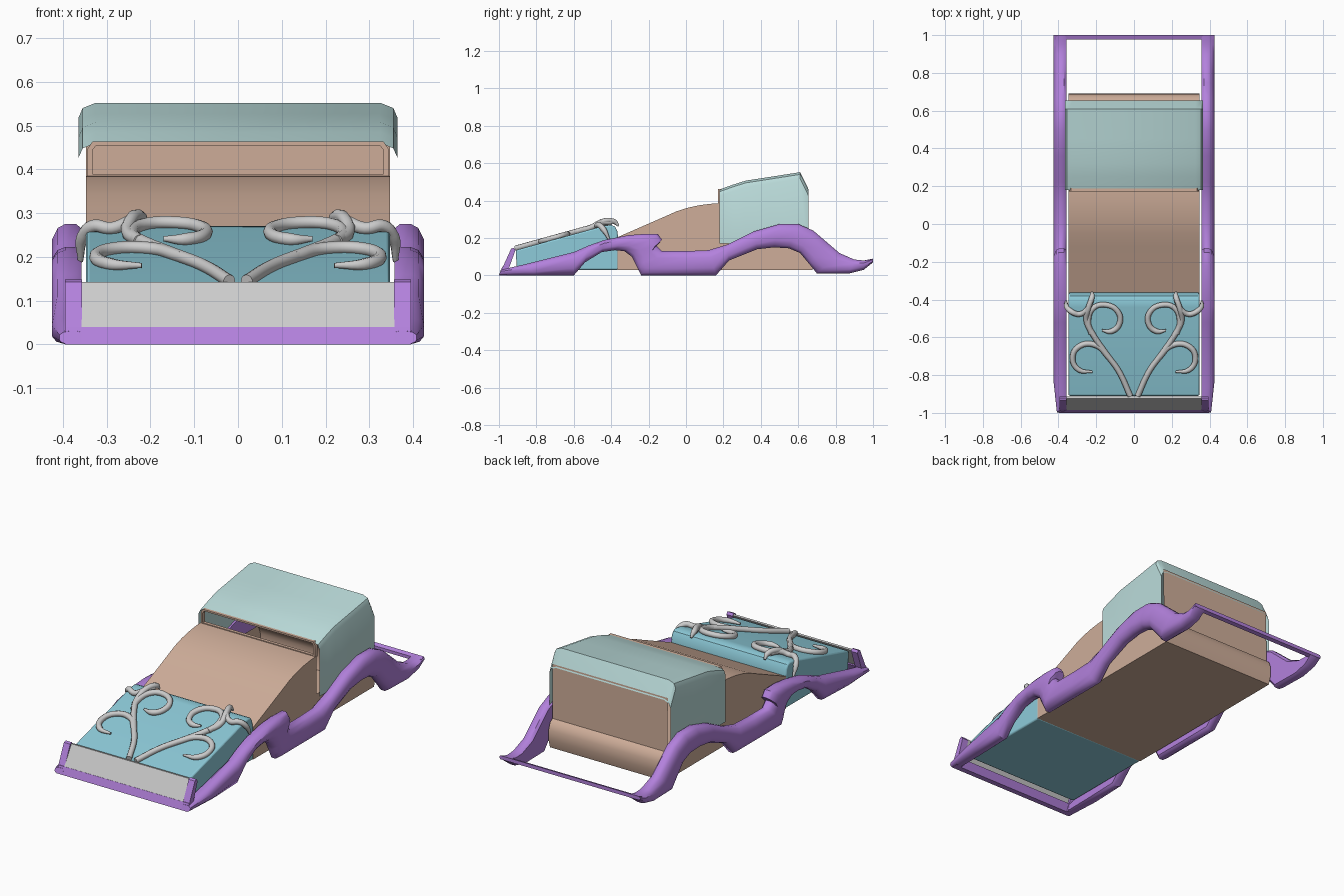
import bpy, bmesh

if "Cube" in bpy.data.objects:
    bpy.data.objects.remove(bpy.data.objects["Cube"])


def material(name, rgb):
    m = bpy.data.materials.new(name)
    m.diffuse_color = (*rgb, 1)
    m.use_nodes = True
    m.node_tree.nodes["Principled BSDF"].inputs["Base Color"].default_value = m.diffuse_color
    return m


PURPLE = material("purple", (0.45, 0.22, 0.72))
TAN = material("tan", (0.62, 0.42, 0.32))
CYAN = material("cyan", (0.27, 0.60, 0.70))
TEAL = material("pale_teal", (0.50, 0.72, 0.71))


def finish(name, bm, mat=None, mirror=False, bevel=0, angle=0.6):
    bmesh.ops.recalc_face_normals(bm, faces=bm.faces)
    me = bpy.data.meshes.new(name)
    bm.to_mesh(me)
    bm.free()
    ob = bpy.data.objects.new(name, me)
    bpy.context.collection.objects.link(ob)
    if mat:
        me.materials.append(mat)
    if bevel:
        b = ob.modifiers.new("bevel", 'BEVEL')
        b.width, b.segments, b.angle_limit = bevel, 2, 0.7
    if mirror:
        ob.modifiers.new("mirror", 'MIRROR').use_mirror_merge = False
    bpy.ops.object.select_all(action='DESELECT')
    ob.select_set(True)
    bpy.context.view_layer.objects.active = ob
    bpy.ops.object.shade_smooth_by_angle(angle=angle)
    return ob


def loft(sections, closed=False):
    """Skin a list of point rings; closed rings also get end caps."""
    bm = bmesh.new()
    rings = [[bm.verts.new(p) for p in s] for s in sections]
    n = len(rings[0])
    for a, b in zip(rings, rings[1:]):
        for i in range(n if closed else n - 1):
            j = (i + 1) % n
            bm.faces.new((a[i], a[j], b[j], b[i]))
    if closed:
        bm.faces.new(rings[0])
        bm.faces.new(rings[-1])
    return bm


def extrude_x(profile, x0, x1):
    return loft([[(x, y, z) for y, z in profile] for x in (x0, x1)], True)


# Side rail with fenders: bottom (y, z) and top (y, z) at each station
STATIONS = [
    (-1.0, 0, -.99, .03), (-.8, 0, -.86, .06), (-.6, 0, -.6, .125),
    (-.54, .07, -.52, .16), (-.45, .125, -.435, .19), (-.38, .135, -.31, .215),
    (-.33, .13, -.22, .222), (-.29, .10, -.15, .222), (-.27, .06, -.128, .19),
    (-.255, .03, -.16, .16), (-.24, 0, -.13, .13), (0, 0, 0, .13),
    (.16, 0, .12, .135), (.23, .08, .22, .165), (.38, .14, .36, .235),
    (.47, .15, .5, .275), (.55, .145, .6, .275), (.61, .12, .68, .24),
    (.66, .06, .75, .18), (.70, .01, .82, .12), (.87, .01, .90, .085),
    (.95, .03, .95, .08), (1.0, .07, 1.0, .09)]
# Cross-section: (x, fraction of the way from bottom to top)
SECTION = [(.358, .08), (.37, 0), (.395, 0), (.415, .1), (.425, .3),
           (.425, .72), (.412, .93), (.395, 1), (.37, 1), (.358, .92)]
rings = []
for k, (yl, zl, yh, zh) in enumerate(STATIONS):
    pinch = 0.75 if k == 0 else 1
    rings.append([(.358 + (x - .358) * pinch, yl + (yh - yl) * t, zl + (zh - zl) * t)
                  for x, t in SECTION])
finish("side_rail", loft(rings, True), PURPLE, mirror=True, angle=0.75)

# Front frame, its end posts and the rear cross bar
finish("front_bar", extrude_x([(-1, 0), (-.97, 0), (-.95, .04), (-.985, .04)], -.395, .395), PURPLE)
finish("front_post", extrude_x([(-1, 0), (-.96, 0), (-.912, .135), (-.92, .148), (-.935, .143)],
                               .357, .395), PURPLE, mirror=True)
finish("rear_bar", extrude_x([(.978, .065), (1, .07), (1, .09), (.978, .082)], -.42, .42), PURPLE)

# Grey slanted panel at the front
finish("front_panel", extrude_x([(-.985, .038), (-.965, .035), (-.912, .14), (-.925, .142)], -.358, .358))

# Hood block
finish("hood", extrude_x([(-.905, .03), (-.91, .135), (-.44, .265), (-.40, .27), (-.38, .262),
                          (-.368, .24), (-.362, .2), (-.362, .03)], -.347, .347), CYAN, bevel=.008)

# Hollow body: one strip round the profile, plus two side faces, cabin open on top
PROFILE = [(.18, .385), (.13, .383), (.07, .375), (.01, .362), (-.05, .343), (-.12, .312),
           (-.2, .277), (-.365, .205), (-.365, .03), (.675, .03), (.69, .08),
           (.688, .13), (.675, .165), (.655, .18)]
bm = loft([[(x, y, z) for y, z in PROFILE + [(.652, .475)]] for x in (-.347, .347)])
for x in (-.347, .347):
    bm.faces.new([bm.verts.new((x, y, z)) for y, z in PROFILE + [(.18, .18)]])
bmesh.ops.remove_doubles(bm, verts=bm.verts, dist=1e-4)
finish("body", bm, TAN)

# Roof shell with sides, open at the front and rear
ROOF = [(.18, .46), (.25, .485), (.32, .507), (.45, .527), (.61, .552), (.645, .482), (.655, .46)]
rings = []
for y, z in ROOF:
    half = [(.365, .17), (.365, z - .035), (.355, z - .012), (.325, z)]
    rings.append([(-x, y, h) for x, h in half] + [(x, y, h) for x, h in reversed(half)])
finish("roof", loft(rings), TEAL)

# Windscreen frame: chamfered outer ring and inner opening
OUTER = [(.345, .38), (.345, .445), (.333, .463)]
INNER = [(.333, .389), (.333, .443), (.325, .454)]
bm = bmesh.new()
loops = []
for half, y in ((OUTER, .172), (INNER, .172), (INNER, .19), (OUTER, .19)):
    pts = half + [(-x, z) for x, z in reversed(half)]
    loops.append([bm.verts.new((x, y, z)) for x, z in pts])
for a, b in zip(loops, loops[1:] + loops[:1]):
    for i in range(6):
        bm.faces.new((a[i], a[(i + 1) % 6], b[(i + 1) % 6], b[i]))
finish("windscreen_frame", bm, TAN)


# Scroll ornaments lying on the hood; optional third value is the height
def hood_z(y):
    return min(.135 + (y + .91) * .277, .27) + .01


SCROLLS = {
    "stem": [(.02, -.91), (.08, -.78), (.145, -.69), (.22, -.58), (.252, -.51), (.24, -.44, .29),
             (.222, -.385, .288), (.222, -.36, .265)],
    "lower_curl": [(.13, -.71), (.2, -.643), (.285, -.645), (.325, -.705), (.295, -.77), (.22, -.783)],
    "upper_curl": [(.225, -.58), (.242, -.52), (.215, -.445), (.15, -.428), (.085, -.465),
                   (.078, -.53), (.12, -.568), (.17, -.563)],
    "edge_hook": [(.225, -.40, .285), (.25, -.455, .28), (.29, -.477), (.33, -.465, .27),
                  (.355, -.44, .245), (.36, -.41, .19)]}
for side, word in ((1, "right"), (-1, "left")):
    for name, pts in SCROLLS.items():
        cu = bpy.data.curves.new(f"scroll_{name}_{word}", 'CURVE')
        cu.dimensions = '3D'
        cu.bevel_depth, cu.bevel_resolution, cu.resolution_u = .015, 2, 6
        cu.use_fill_caps = True
        sp = cu.splines.new('BEZIER')
        sp.bezier_points.add(len(pts) - 1)
        for i, (bp, p) in enumerate(zip(sp.bezier_points, pts)):
            z = p[2] if len(p) > 2 else hood_z(p[1])
            bp.co = (side * p[0], p[1], z)
            bp.handle_left_type = bp.handle_right_type = 'AUTO'
            bp.radius = .4 if i == len(pts) - 1 else 1
        bpy.context.collection.objects.link(bpy.data.objects.new(cu.name, cu))
